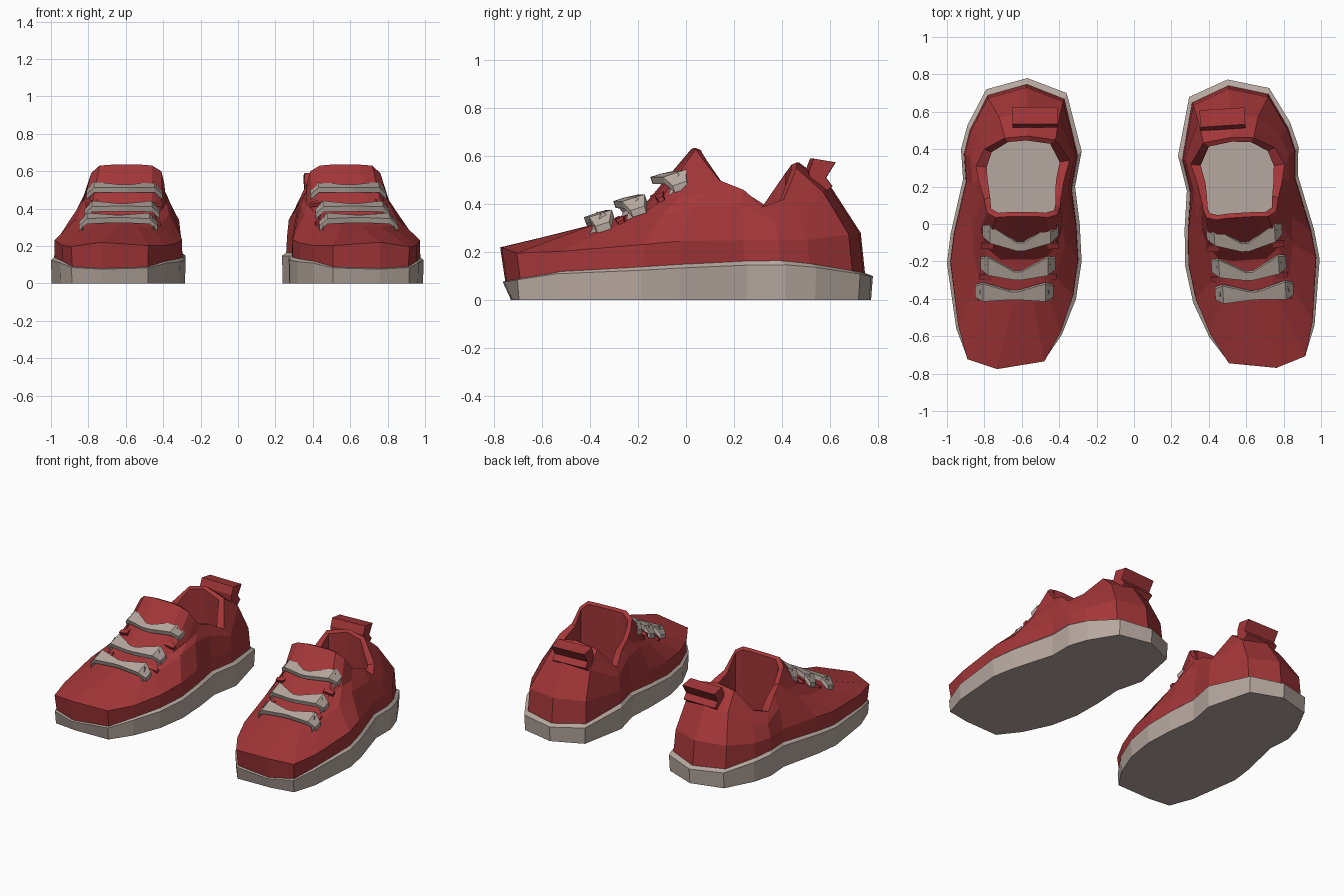
import bpy, bmesh
from math import cos, sin, radians
from mathutils import Vector, Matrix

if "Cube" in bpy.data.objects:
    bpy.data.objects.remove(bpy.data.objects["Cube"], do_unlink=True)


def make_material(name, colour):
    mat = bpy.data.materials.new(name)
    mat.use_nodes = True
    mat.diffuse_color = (*colour, 1)
    mat.node_tree.nodes["Principled BSDF"].inputs["Base Color"].default_value = (*colour, 1)
    return mat


RED = make_material("red fabric", (.37, .037, .04))
GREY = make_material("warm grey rubber", (.47, .395, .35))

# The right-hand shoe on the -x side is a plain mirror; the other one is turned slightly
pivot = Matrix.Translation((.65, -.31, 0))
PLACEMENTS = {
    "left": pivot @ Matrix.Rotation(.065, 4, 'Z') @ pivot.inverted(),
    "right": Matrix.Scale(-1, 4, (1, 0, 0)),
}


def loft(name, rings, material, floor_material=None):
    """Skin a list of equal-length rings, cap both ends, and place one copy per shoe."""
    for side, matrix in PLACEMENTS.items():
        bm = bmesh.new()
        loops = [[bm.verts.new(matrix @ Vector(p)) for p in ring] for ring in rings]
        for low, high in zip(loops, loops[1:]):
            n = len(low)
            for i in range(n):
                j = (i + 1) % n
                bm.faces.new((low[i], low[j], high[j], high[i]))
        bm.faces.new(loops[0][::-1])
        floor = bm.faces.new(loops[-1])
        if floor_material:
            floor.material_index = 1
        bmesh.ops.recalc_face_normals(bm, faces=bm.faces)
        mesh = bpy.data.meshes.new(side + "_" + name)
        bm.to_mesh(mesh)
        bm.free()
        mesh.materials.append(material)
        if floor_material:
            mesh.materials.append(floor_material)
        bpy.context.collection.objects.link(bpy.data.objects.new(mesh.name, mesh))


def interpolate(stops, y):
    """Piecewise linear lookup in a list of (y, value) pairs."""
    for (a, va), (b, vb) in zip(stops, stops[1:]):
        if y <= b:
            return va + (vb - va) * max(0, (y - a) / (b - a))
    return stops[-1][1]


def scaled(ring, factor, centre):
    return [(centre[0] + (p[0] - centre[0]) * factor,
             centre[1] + (p[1] - centre[1]) * factor) for p in ring]


# Footprint, starting at the toe and running along the inner side to the heel
OUTLINE = [(.73, -.765), (.48, -.73), (.385, -.59), (.31, -.4), (.28, -.2), (.29, 0),
           (.315, .2), (.28, .39), (.36, .7), (.57, .78), (.79, .72), (.89, .53),
           (.925, .4), (.914, .24), (.98, -.05), (1, -.21), (.95, -.56), (.89, -.72)]

# Break line where the side walls turn into the toe box and lacing area
VAMP = [(.65, -.42, .305), (.54, -.42, .305), (.46, -.38, .3), (.42, -.28, .31),
        (.37, -.1, .37), (.355, .04, .41), (.35, .2, .4), (.315, .37, .34),
        (.4, .57, .45), (.57, .6, .48), (.72, .57, .45), (.83, .46, .35),
        (.875, .36, .33), (.865, .22, .39), (.865, .02, .39), (.86, -.12, .35),
        (.83, -.3, .31), (.76, -.42, .305)]

# Collar edge: tongue tip in front, dips at the ankles, heel peak behind
COLLAR = [(.6, .04, .635), (.52, .04, .635), (.46, .035, .63), (.41, .05, .6),
          (.395, .09, .54), (.39, .14, .49), (.375, .23, .46), (.345, .34, .39),
          (.42, .45, .54), (.57, .47, .575), (.69, .46, .55), (.8, .4, .42),
          (.845, .31, .39), (.83, .23, .46), (.8, .13, .5), (.785, .06, .59),
          (.74, .035, .63), (.67, .04, .635)]

MIDDLE = (.64, 0)
ANKLE = (.59, .26)
SOLE_TOP = [(-.77, .085), (-.6, .118), (-.2, .135), (.15, .155), (.45, .158), (.78, .11)]
SHOULDER = [(-.77, .22), (-.72, .195), (-.5, .205), (0, .25), (.5, .25), (.72, .28)]

# Sole with a slightly tucked-in ground edge and a narrow sloping ledge on top
top = [(x, y, interpolate(SOLE_TOP, y) - .01) for x, y in OUTLINE]
ground = [(x, max(y, -.73), 0) for x, y in scaled(OUTLINE, .99, MIDDLE)]
ledge = [(x, y, p[2] + .018) for (x, y), p in zip(scaled(OUTLINE, .94, MIDDLE), top)]
loft("sole", [ground, top, ledge], GREY)

# Upper: base, shoulder, vamp, sagging throat, collar, inner rim and insole
base, shoulder, throat, rim = [], [], [], []
for (x, y), v, c in zip(OUTLINE, VAMP, COLLAR):
    fit = interpolate([(-.77, .985), (-.4, .955), (.4, .945), (.78, .96)], y)
    (bx, by), = scaled([(x, y)], fit, MIDDLE)
    base.append((bx, by, interpolate(SOLE_TOP, y) - .015))
    fit = interpolate([(-.77, 1.015), (-.5, .955), (.4, .93), (.78, .935)], y)
    (sx, sy), = scaled([(x, y)], fit, MIDDLE)
    shoulder.append((sx, sy, interpolate(SHOULDER, sy)))
    mid = (Vector(v) + Vector(c)) / 2
    mid.z -= interpolate([(-.42, .1), (-.28, .07), (0, 0)], v[1])
    throat.append(mid)
    # The padded lip is thicker at the ankles than at the tongue and heel
    inset = interpolate([(.05, .9), (.15, .84), (.3, .77), (.47, .84)], c[1])
    rim.append((ANKLE[0] + (c[0] - ANKLE[0]) * inset,
                ANKLE[1] + (c[1] - ANKLE[1]) * .89, c[2] - .01))
insole = [(x, y, .18) for x, y in scaled(COLLAR, .93, ANKLE)]
loft("upper", [base, shoulder, VAMP, throat, COLLAR, rim, insole], RED, GREY)


def strap(name, path, material, thickness):
    """Flat ribbon through (x, y, z, width, tilt) stations."""
    rings = []
    for x, y, z, width, tilt in path:
        along = Vector((0, cos(radians(tilt)), sin(radians(tilt)))) * width / 2
        up = Vector((0, -sin(radians(tilt)), cos(radians(tilt)))) * thickness / 2
        c = Vector((x, y, z))
        rings.append([c - along - up, c + along - up, c + along + up, c - along + up])
    loft(name, rings, material)


# Three bow-shaped laces, each wide at the ends and pinched in the middle
for name, y, z, bend, left, right in (("lower", -.37, .345, .015, .43, .85),
                                      ("middle", -.245, .405, .045, .42, .82),
                                      ("upper", -.08, .505, .06, .405, .81)):
    centre = (left + right) / 2
    path = []
    for t, width in ((-1, .06), (-.8, .1), (-.1, .045), (.1, .045), (.8, .1), (1, .06)):
        drop = .045 if abs(t) == 1 else 0
        path.append((centre + t * (right - left) / 2, y + bend * (2 * abs(t) - 1) * .8,
                     z + bend * .2 * abs(t) - drop, width, 18))
    strap(name + "_lace", path, GREY, .03)
    # Lace ends tucked down into the eyelets
    for end, x, out in (("inner", left + .03, -1), ("outer", right - .03, 1)):
        strap(f"{name}_{end}_lace_end",
              [(x, y + bend * .6, z, .04, 50),
               (x + out * .015, y + bend - .035, z - .06, .035, 50)], GREY, .03)
        strap(f"{name}_{end}_eyelet",
              [(x - out * .03, y - .035, z - .07, .04, 25),
               (x + out * .035, y - .035, z - .085, .025, 25)], RED, .02)

# Folded pull tab behind the heel
TAB = [(.515, .54), (.535, .59), (.625, .575), (.585, .51), (.612, .475), (.57, .44), (.52, .46)]
loft("heel_pull_tab", [[(x, y, z) for y, z in TAB] for x in (.41, .65)], RED)
